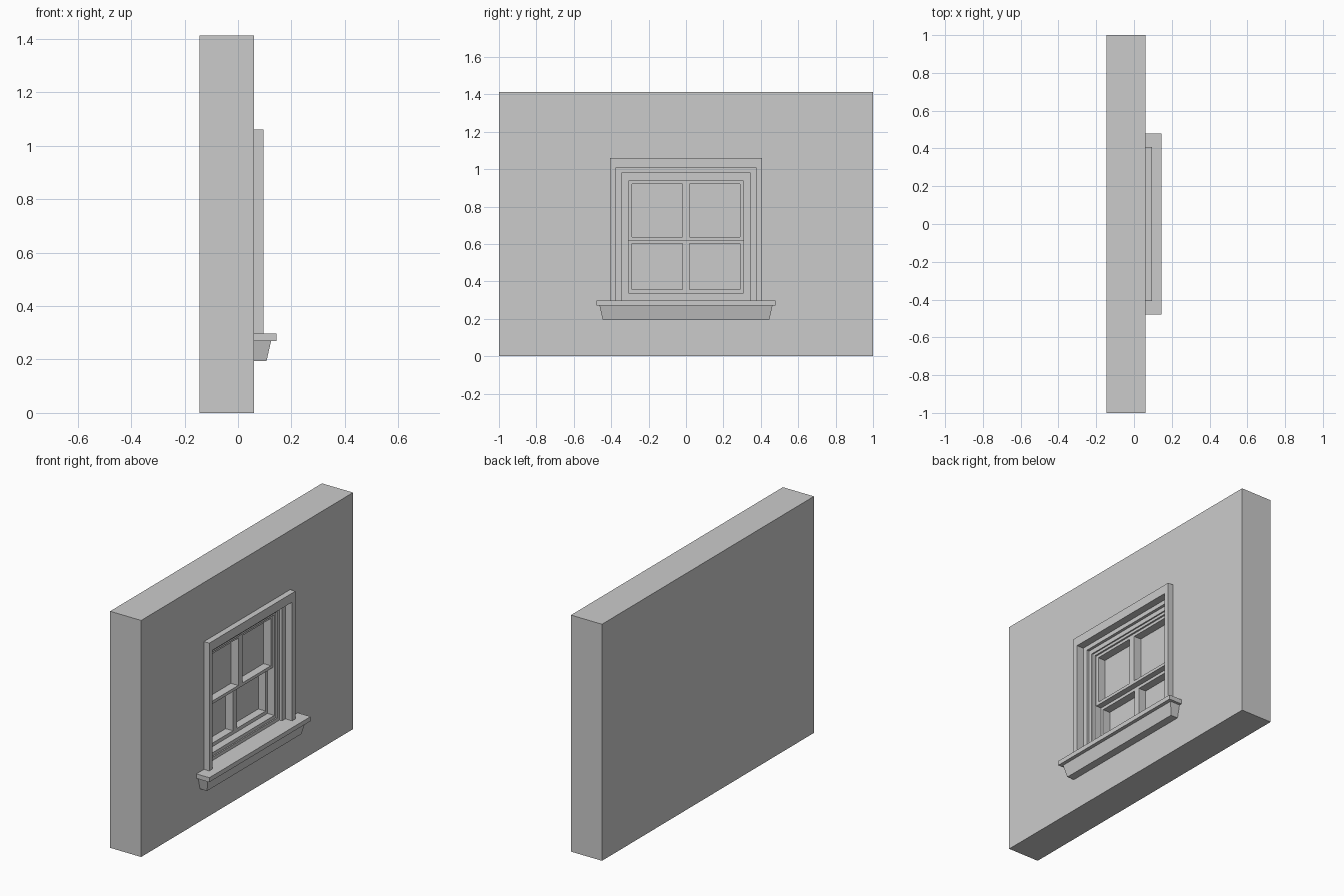
import bpy, bmesh

if "Cube" in bpy.data.objects:
    bpy.data.objects.remove(bpy.data.objects["Cube"])


def finish(name, bm):
    bmesh.ops.recalc_face_normals(bm, faces=bm.faces)
    me = bpy.data.meshes.new(name)
    bm.to_mesh(me)
    bm.free()
    ob = bpy.data.objects.new(name, me)
    bpy.context.collection.objects.link(ob)
    return ob


def prism(name, pts, x0, x1):
    """Extrude a (y, z) outline from x0 to x1."""
    bm = bmesh.new()
    face = bm.faces.new([bm.verts.new((x0, y, z)) for y, z in pts])
    new = bmesh.ops.extrude_face_region(bm, geom=[face])["geom"]
    bmesh.ops.translate(bm, vec=(x1 - x0, 0, 0),
                        verts=[v for v in new if isinstance(v, bmesh.types.BMVert)])
    return finish(name, bm)


def box(name, x0, x1, y0, y1, z0, z1):
    return prism(name, [(y0, z0), (y1, z0), (y1, z1), (y0, z1)], x0, x1)


def frame(name, x0, x1, outer, inner):
    """Closed rectangular ring; outer and inner are (half width, z0, z1)."""
    bm = bmesh.new()
    loops = []
    for x, (w, a, b) in ((x0, outer), (x1, outer), (x1, inner), (x0, inner)):
        loops.append([bm.verts.new((x, y, z)) for y, z in
                      ((-w, a), (w, a), (w, b), (-w, b))])
    for k in range(4):
        p, q = loops[k], loops[(k + 1) % 4]
        for i in range(4):
            j = (i + 1) % 4
            bm.faces.new((p[i], p[j], q[j], q[i]))
    return finish(name, bm)


def surround(name, x0, x1, outer, inner, z0):
    """Three-sided surround, open at the bottom; outer and inner are (half width, top)."""
    (w, t), (v, s) = outer, inner
    return prism(name, [(-w, z0), (-w, t), (w, t), (w, z0),
                        (v, z0), (v, s), (-v, s), (-v, z0)], x0, x1)


SILL = 0.297

# wall with a blind window pocket
wall = box("wall", -0.145, 0.06, -1, 1, 0, 1.413)
cutter = box("pocket_cutter", -0.09, 0.2, -0.376, 0.376, SILL, 1.006)
cutter.hide_render = True
cutter.hide_viewport = True
mod = wall.modifiers.new("pocket", "BOOLEAN")
mod.operation = "DIFFERENCE"
mod.solver = "EXACT"
mod.object = cutter

# casing and stepped jambs
surround("casing", 0.06, 0.095, (0.407, 1.06), (0.376, 1.006), SILL)
surround("outer_jamb", -0.09, 0.05, (0.376, 1.006), (0.345, 0.98), SILL)
frame("inner_jamb", -0.09, 0.033, (0.345, SILL, 0.98), (0.324, 0.317, 0.953))
frame("sash_stop", -0.09, 0.025, (0.324, 0.317, 0.953), (0.307, 0.337, 0.937))

# two sashes, the lower one set further back
for label, x1, z0, z1, g0, g1 in (("upper", 0.015, 0.62, 0.937, 0.638, 0.92),
                                  ("lower", -0.02, 0.337, 0.62, 0.358, 0.602)):
    back = x1 - 0.048
    frame(label + "_sash", back - 0.01, x1, (0.307, z0, z1), (0.289, g0, g1))
    box(label + "_muntin", back, x1, -0.019, 0.019, g0, g1)
    box(label + "_glass", back - 0.005, back, -0.289, 0.289, g0, g1)

# sill board
box("sill", 0.06, 0.145, -0.478, 0.478, 0.27, SILL)

# tapered apron under the sill
bm = bmesh.new()
low, high = [[bm.verts.new((x, y, z)) for x, y in ((0.06, -w), (d, -w), (d, w), (0.06, w))]
             for z, w, d in ((0.195, 0.445, 0.107), (0.27, 0.462, 0.124))]
bm.faces.new(low)
bm.faces.new(high)
for i in range(4):
    j = (i + 1) % 4
    bm.faces.new((low[i], low[j], high[j], high[i]))
finish("apron", bm)
